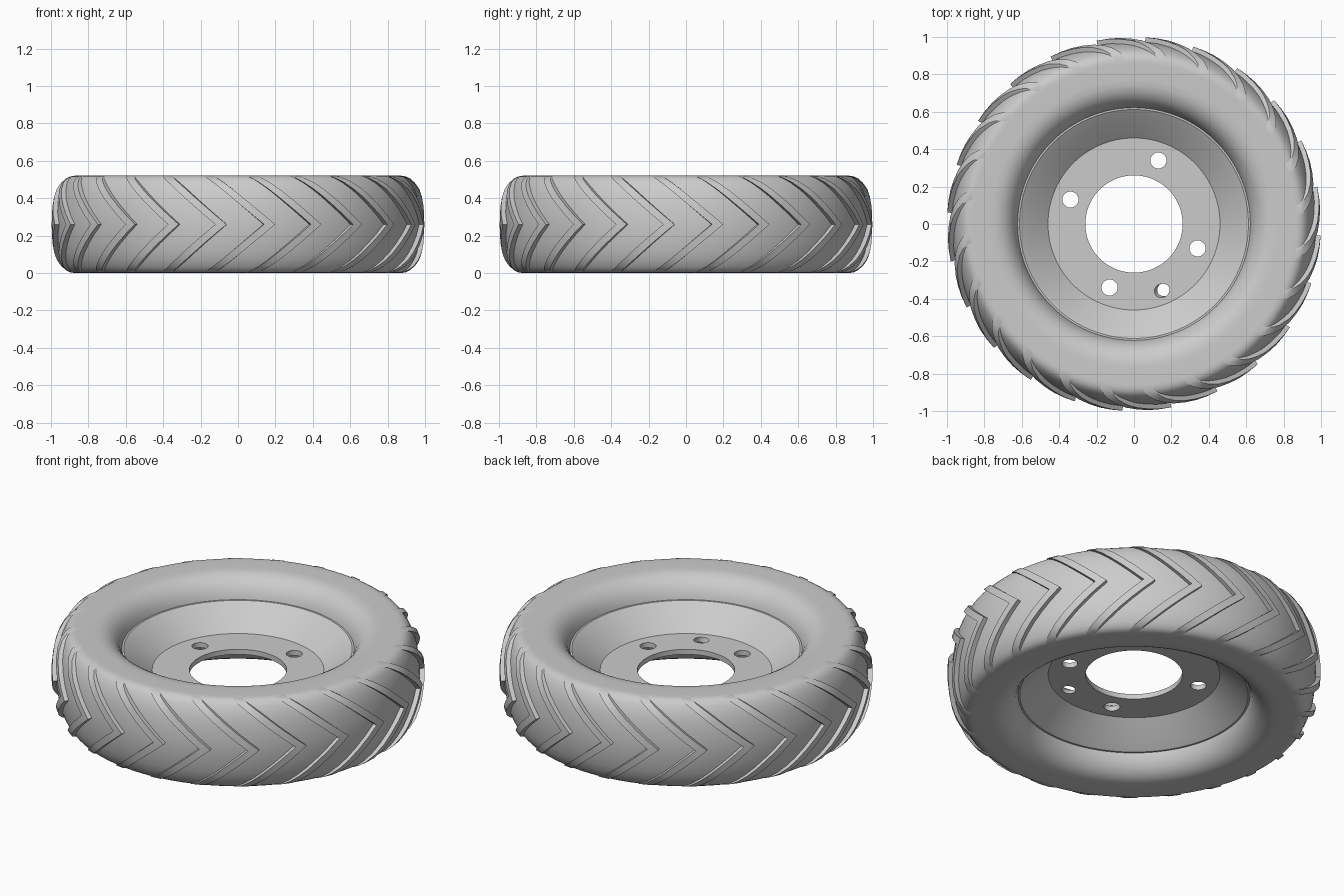
import bpy, bmesh, math
from mathutils import Matrix, Vector

cube = bpy.data.objects.get("Cube")
if cube:
    bpy.data.objects.remove(cube)

MID = 0.26          # height of the wheel's middle plane
LUGS = 24
SEGMENTS = 96

grey = bpy.data.materials.new("plain grey")
grey.use_nodes = True
grey.diffuse_color = (0.6, 0.6, 0.6, 1)
grey.node_tree.nodes["Principled BSDF"].inputs["Base Color"].default_value = (0.6, 0.6, 0.6, 1)


def polar(r, angle, z):
    return Vector((r * math.cos(angle), r * math.sin(angle), z))


def finish(bm, name):
    bmesh.ops.recalc_face_normals(bm, faces=bm.faces)
    mesh = bpy.data.meshes.new(name)
    bm.to_mesh(mesh)
    bm.free()
    obj = bpy.data.objects.new(name, mesh)
    bpy.context.collection.objects.link(obj)
    mesh.materials.append(grey)
    return obj


def smooth(obj):
    bpy.ops.object.select_all(action='DESELECT')
    obj.select_set(True)
    bpy.context.view_layer.objects.active = obj
    bpy.ops.object.shade_smooth_by_angle(angle=math.radians(32))


def bridge(bm, rings, closed):
    """Join equal vertex rings into a skin."""
    pairs = list(zip(rings, rings[1:]))
    if closed:
        pairs.append((rings[-1], rings[0]))
    for a, b in pairs:
        for i in range(len(a)):
            j = (i + 1) % len(a)
            bm.faces.new((a[i], a[j], b[j], b[i]))


def revolve(half, name):
    """Mirror a half profile of (radius, height above middle) and spin it."""
    profile = [(r, MID + h) for r, h in half]
    profile += [(r, MID - h) for r, h in reversed(half) if h > 0]
    bm = bmesh.new()
    rings = [[bm.verts.new(polar(r, math.tau * k / SEGMENTS, z)) for r, z in profile]
             for k in range(SEGMENTS)]
    bridge(bm, rings, True)
    return finish(bm, name)


# Tyre: barrel tread, rounded shoulder, flat sidewall, hollow towards the rim
tread = [(0.975, 0), (0.973, 0.05), (0.967, 0.1), (0.958, 0.15), (0.945, 0.19),
         (0.928, 0.225), (0.912, 0.245), (0.895, 0.256), (0.875, 0.26)]
sidewall = [(0.86, 0.26), (0.77, 0.26), (0.74, 0.258), (0.71, 0.25), (0.68, 0.233),
            (0.655, 0.208), (0.635, 0.175), (0.622, 0.135), (0.615, 0.09)]
smooth(revolve(tread + sidewall, "tyre"))

# Chevron tread lugs, tapering into the shoulders
bm = bmesh.new()
width = math.radians(3.5)
path = [(r, -h) for r, h in reversed(tread[1:])] + tread
for k in range(LUGS):
    tip = math.radians(11.5) + math.tau * k / LUGS
    rings = []
    for r, h in path:
        fade = abs(h) / MID
        lead = tip - math.radians(18) * fade - math.radians(2) * fade ** 8
        top = r + 0.025 * (1 - fade ** 10)
        low = r - 0.02
        z = MID + h
        rings.append([bm.verts.new(polar(*p, z)) for p in
                      ((low, lead), (top, lead), (top, lead - width), (low, lead - width))])
    bridge(bm, rings, False)
    bm.faces.new(rings[0])
    bm.faces.new(rings[-1])
smooth(finish(bm, "tread_lugs"))

# Rim: bowl on both sides of a thin centre disc with a large hub opening
rim = revolve([(0.26, 0.015), (0.46, 0.015), (0.57, 0.11), (0.612, 0.14), (0.622, 0.14)], "rim")


def drill(radius, distance, angle, tilt):
    """Cut a round hole through the centre disc."""
    bm = bmesh.new()
    bmesh.ops.create_cone(bm, cap_ends=True, segments=32, radius1=radius, radius2=radius, depth=0.16)
    cutter = finish(bm, "hole_cutter")
    cutter.hide_render = True
    cutter.matrix_world = (Matrix.Translation(polar(distance, angle, MID))
                           @ Matrix.Rotation(angle, 4, 'Z') @ Matrix.Rotation(tilt, 4, 'X'))
    mod = rim.modifiers.new("hole", 'BOOLEAN')
    mod.operation = 'DIFFERENCE'
    mod.solver = 'EXACT'
    mod.object = cutter
    bpy.context.view_layer.objects.active = rim
    bpy.ops.object.modifier_apply(modifier=mod.name)
    bpy.data.objects.remove(cutter)


# Four bolt holes and one slanted valve hole
for k in range(4):
    drill(0.043, 0.364, math.radians(69 + 90 * k), 0)
drill(0.036, 0.386, math.radians(-66), math.radians(30))
smooth(rim)
